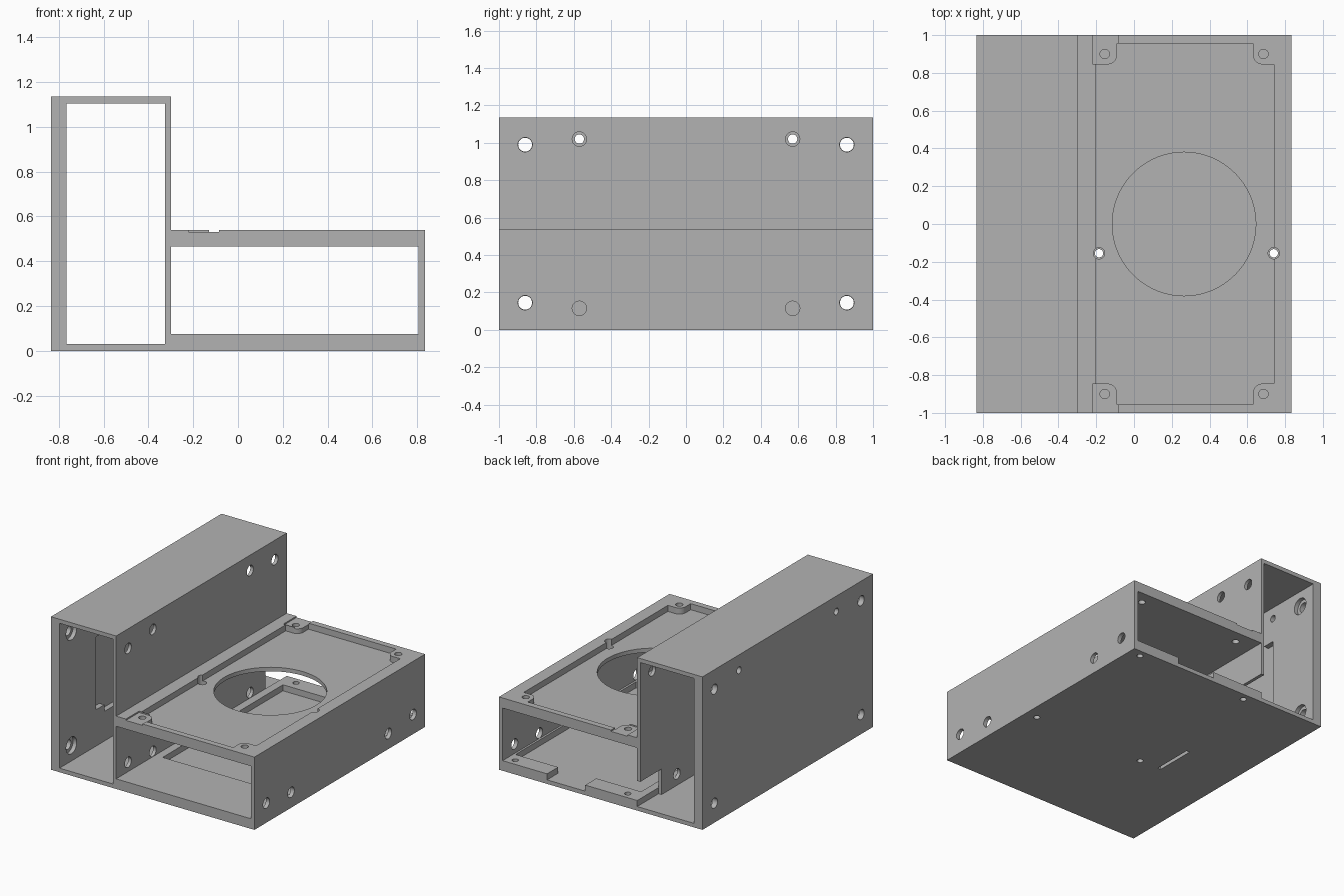
import bpy, bmesh, math
from mathutils import Matrix

if "Cube" in bpy.data.objects:
    bpy.data.objects.remove(bpy.data.objects["Cube"], do_unlink=True)

mat = bpy.data.materials.new("plain_grey")
mat.use_nodes = True
grey = (0.45, 0.45, 0.45, 1)
mat.diffuse_color = grey
mat.node_tree.nodes["Principled BSDF"].inputs["Base Color"].default_value = grey


def new_object(name, bm):
    bmesh.ops.recalc_face_normals(bm, faces=bm.faces)
    mesh = bpy.data.meshes.new(name)
    bm.to_mesh(mesh)
    bm.free()
    mesh.materials.append(mat)
    obj = bpy.data.objects.new(name, mesh)
    bpy.context.scene.collection.objects.link(obj)
    return obj


def prism(name, points, low, high, axis="z"):
    """Extrude a closed outline along z, or an (x, z) outline along y."""
    bm = bmesh.new()
    place = (lambda a, b, h: (a, b, h)) if axis == "z" else (lambda a, b, h: (a, h, b))
    rings = [[bm.verts.new(place(a, b, h)) for a, b in points] for h in (low, high)]
    bm.faces.new(rings[0])
    bm.faces.new(rings[1])
    n = len(points)
    for i in range(n):
        j = (i + 1) % n
        bm.faces.new((rings[0][i], rings[0][j], rings[1][j], rings[1][i]))
    return new_object(name, bm)


cutters = []


def cut_prism(points, low, high):
    cutters.append(prism("cutter", points, low, high))


def cut_box(x0, x1, y0, y1, z0, z1):
    cut_prism([(x0, y0), (x1, y0), (x1, y1), (x0, y1)], z0, z1)


def cut_hole(axis, a, b, low, high, radius, segments=32):
    """Round hole along x at (y, z) or along z at (x, y)."""
    bm = bmesh.new()
    bmesh.ops.create_cone(bm, cap_ends=True, segments=segments, radius1=radius,
                          radius2=radius, depth=high - low)
    mid = (low + high) / 2
    if axis == "x":
        m = Matrix.Translation((mid, a, b)) @ Matrix.Rotation(math.pi / 2, 4, "Y")
    else:
        m = Matrix.Translation((a, b, mid))
    bm.transform(m)
    cutters.append(new_object("cutter", bm))


# Body: tall bay beside a low wide bay
body = prism("enclosure", [(-0.835, 0), (0.835, 0), (0.835, 0.54), (-0.3, 0.54),
                           (-0.3, 1.135), (-0.835, 1.135)], -1, 1, "y")
cut_box(-0.765, -0.325, -1.1, 1.1, 0.03, 1.105)
cut_box(-0.3, 0.805, -1.1, 1.1, 0.075, 0.465)

# Lid recess with rounded corner bosses
cx, half_x, half_y = 0.27, 0.47, 0.955
boss_x, boss_y, r = 0.36, 0.845, 0.05
quarter = [(half_x, boss_y)]
for i in range(9):
    t = math.pi * (1.5 - i / 16)
    t = -math.pi / 2 - (math.pi / 2) * i / 8
    quarter.append((boss_x + r + r * math.cos(t), boss_y + r + r * math.sin(t)))
quarter.append((boss_x, half_y))
outline = []
for sx, sy in ((1, 1), (-1, 1), (-1, -1), (1, -1)):
    pts = [(cx + sx * x, sy * y) for x, y in quarter]
    outline += pts if sx * sy > 0 else pts[::-1]
cut_prism(outline, 0.495, 0.7)

# Large round opening, boss holes and lowered left bosses
cut_hole("z", 0.265, 0, 0.4, 0.7, 0.38, 96)
for sy in (-1, 1):
    for x in (-0.155, 0.685):
        cut_hole("z", x, sy * 0.9, 0.4, 0.7, 0.025)
    y0, y1 = sorted((sy * 0.846, sy * 1.1))
    cut_box(-0.22, -0.085, y0, y1, 0.53, 0.7)

# Floor recess leaving mounting pads, with a gap to the back
cut_prism([(-0.24, -0.54), (0.79, -0.54), (0.79, -0.21), (0.69, -0.21),
           (0.69, -0.1), (0.79, -0.1), (0.79, 0.87), (0.44, 0.87),
           (0.44, 1.1), (0.127, 1.1), (0.127, 0.87), (-0.24, 0.87),
           (-0.24, -0.1), (-0.13, -0.1), (-0.13, -0.21), (-0.24, -0.21)], 0.03, 0.2)

# Board screw holes, with access holes through the lid
for x in (-0.185, 0.74):
    cut_hole("z", x, -0.155, -0.1, 0.2, 0.022)
    cut_hole("z", x, -0.155, 0.4, 0.7, 0.03)
    cut_hole("z", x, 0.945, -0.1, 0.2, 0.022)

# Slot in the floor and cable passage in the divider
cut_box(-0.368, -0.342, -0.155, 0.155, -0.1, 0.1)
cut_box(-0.34, -0.3, 0.75, 1.1, 0.03, 0.22)

# Stepped pocket inside the left wall
cut_prism([(-0.805, -0.57), (-0.7, -0.57), (-0.7, 0.57), (-0.805, 0.57)], 0.3, 0.84)
cut_box(-0.805, -0.69, -0.475, 0.475, 0.25, 0.89)

# Wall screw holes, counterbores and driver access holes
for sy in (-1, 1):
    for y, z, radius in ((0.86, 0.145, 0.037), (0.86, 0.99, 0.037),
                         (0.57, 0.115, 0.025), (0.57, 1.02, 0.025)):
        cut_hole("x", sy * y, z, -0.9, -0.7, radius)
        cut_hole("x", sy * y, z, -0.5, 0.95, 0.0385)
        if y > 0.6:
            cut_hole("x", sy * y, z, -0.795, -0.71, 0.062)

# Apply the cuts and remove the cutters
for c in cutters:
    c.hide_render = True
    mod = body.modifiers.new("cut", "BOOLEAN")
    mod.operation = "DIFFERENCE"
    mod.solver = "EXACT"
    mod.object = c
bpy.context.view_layer.update()
result = bpy.data.meshes.new_from_object(
    body.evaluated_get(bpy.context.evaluated_depsgraph_get()))
body.modifiers.clear()
body.data = result
for c in cutters:
    bpy.data.objects.remove(c, do_unlink=True)

for o in bpy.context.selected_objects:
    o.select_set(False)
body.select_set(True)
bpy.context.view_layer.objects.active = body
bpy.ops.object.shade_smooth_by_angle(angle=math.radians(30))
